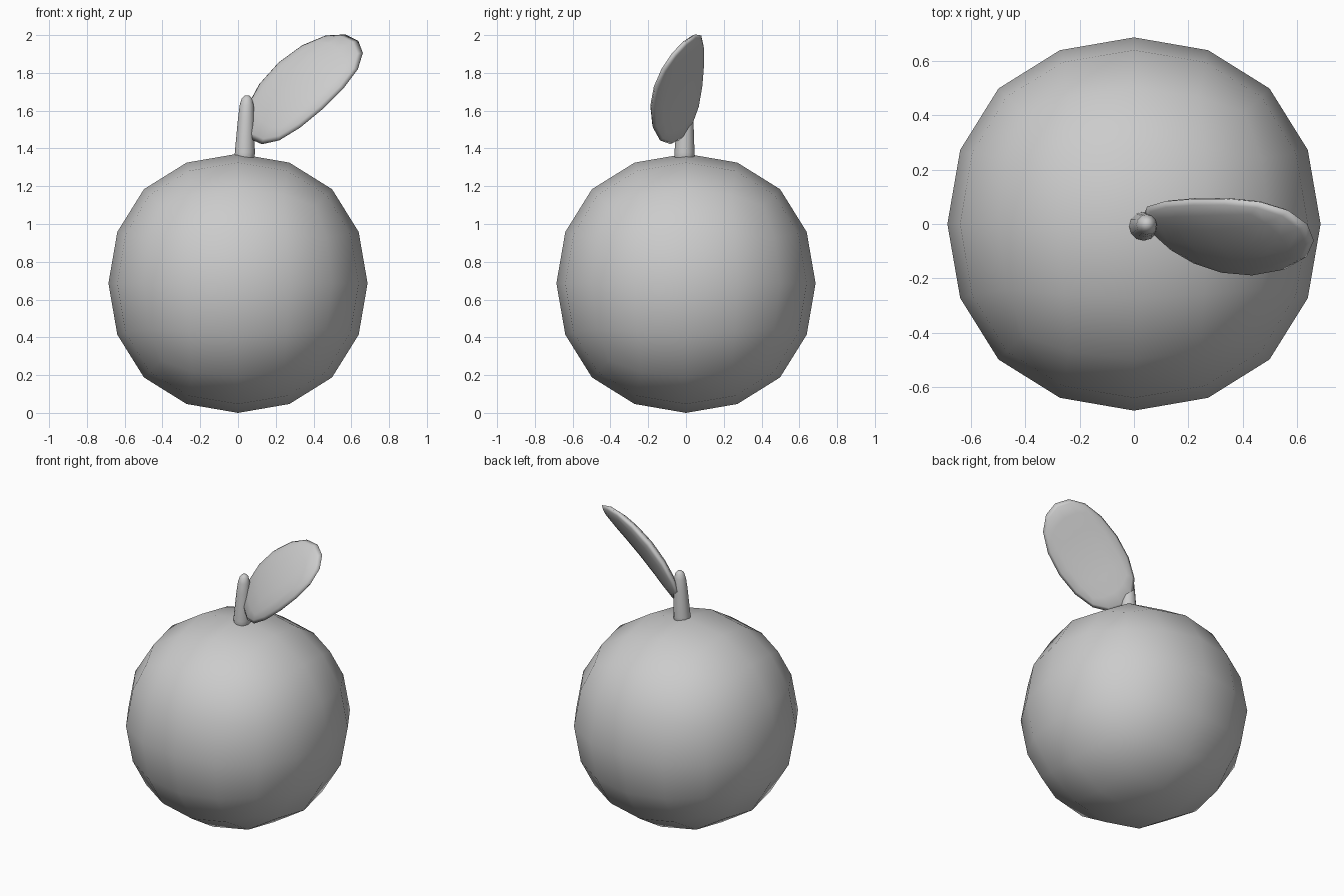
import bpy, bmesh, math
from mathutils import Matrix, Vector

if "Cube" in bpy.data.objects:
    bpy.data.objects.remove(bpy.data.objects["Cube"])

CUBE_LIMIT = 0.8395  # half-width of a subdivided 2-unit cube


def round_blob(name, semi):
    """Cube rounded by two subdivision levels, with the given half sizes."""
    bpy.ops.mesh.primitive_cube_add(size=2)
    ob = bpy.context.object
    ob.name = name
    ob.data.transform(Matrix.Diagonal([s / CUBE_LIMIT for s in semi] + [1]))
    mod = ob.modifiers.new("round", 'SUBSURF')
    mod.levels = mod.render_levels = 2
    bpy.ops.object.modifier_apply(modifier=mod.name)
    ob.data.shade_smooth()
    return ob


# Fruit body
fruit = round_blob("fruit", (0.686, 0.686, 0.686))
fruit.data.transform(Matrix.Translation((0, 0, 0.686)))

# Leaf: flattened blob, bowed along its length, then tilted into place
half_len, bow = 0.387, 0.045
leaf = round_blob("leaf", (half_len, 0.219, 0.043))
for v in leaf.data.vertices:
    v.co.z += bow * (1 - (v.co.x / half_len) ** 2)
along = Vector((0.74, 0.03, 0.67)).normalized()
side = Vector((-0.519, 0.632, 0.574))
normal = along.cross(side).normalized()
side = normal.cross(along)
rot = Matrix((along, side, normal)).transposed().to_4x4()
leaf.data.transform(Matrix.Translation((0.35, -0.012, 1.71)) @ rot)

# Stem: tapered, slightly leaning, rounded top; rows are x, y, z, radius
rows = [(0.032, -0.009, 1.28, 0.054), (0.036, -0.008, 1.38, 0.053),
        (0.043, -0.004, 1.56, 0.043), (0.046, -0.002, 1.63, 0.037),
        (0.047, -0.001, 1.665, 0.027), (0.047, 0.0, 1.68, 0.012)]
SIDES = 12
bm = bmesh.new()
rings = [[bm.verts.new((x + r * math.cos(2 * math.pi * i / SIDES),
                        y + r * math.sin(2 * math.pi * i / SIDES), z))
          for i in range(SIDES)] for x, y, z, r in rows]
for a, b in zip(rings, rings[1:]):
    for i in range(SIDES):
        j = (i + 1) % SIDES
        bm.faces.new((a[i], a[j], b[j], b[i]))
bm.faces.new(rings[0][::-1])
bm.faces.new(rings[-1])
mesh = bpy.data.meshes.new("stem")
bm.to_mesh(mesh)
bm.free()
mesh.shade_smooth()
stem = bpy.data.objects.new("stem", mesh)
bpy.context.collection.objects.link(stem)
